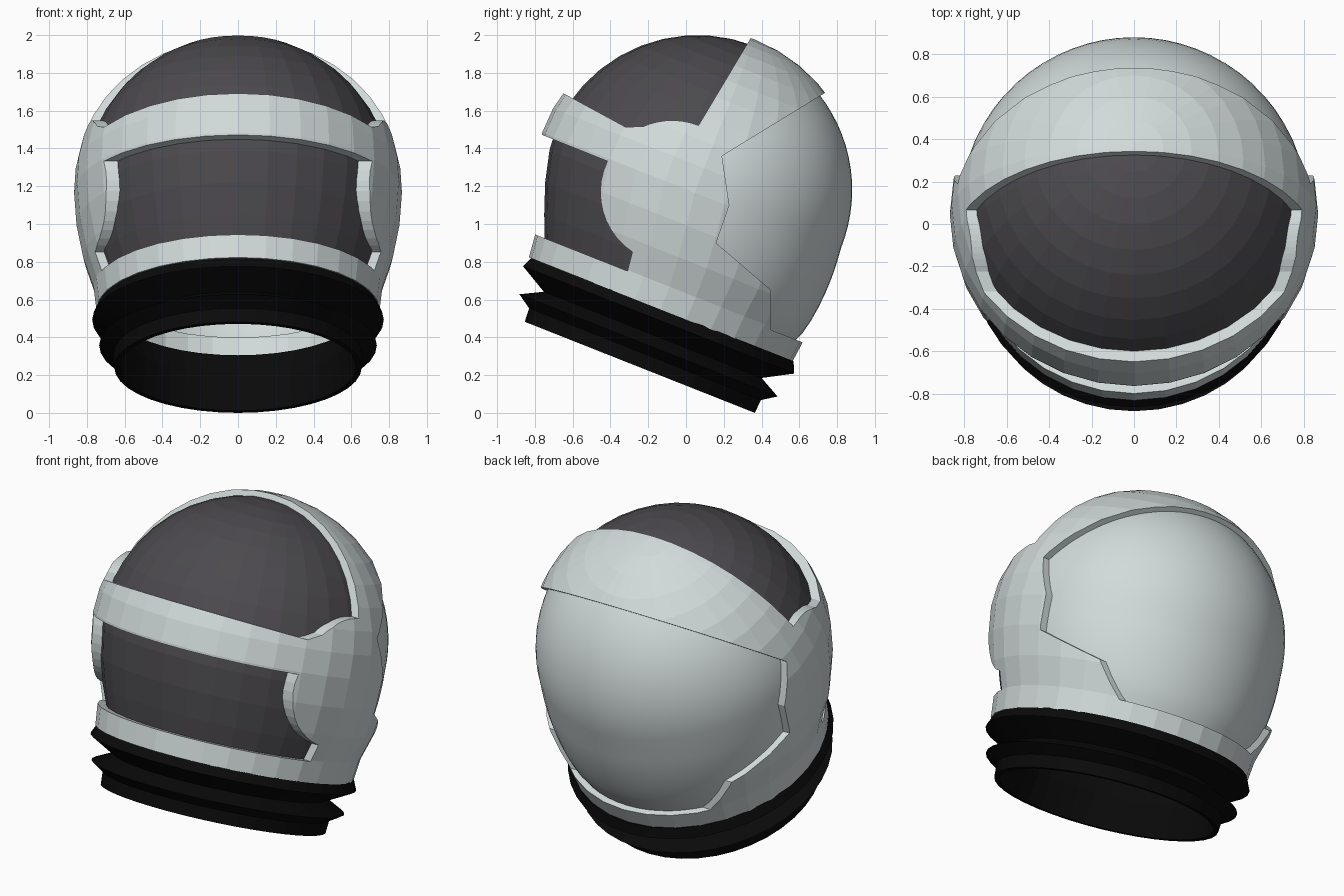
import bpy, bmesh
from math import sin, cos, pi, radians, acos

if "Cube" in bpy.data.objects:
    bpy.data.objects.remove(bpy.data.objects["Cube"], do_unlink=True)

TILT = -radians(21.6)
CENTRE = (0, 0.06, 1.18)


def material(name, rgb):
    m = bpy.data.materials.new(name)
    m.use_nodes = True
    m.diffuse_color = (*rgb, 1)
    bsdf = next(n for n in m.node_tree.nodes if n.type == 'BSDF_PRINCIPLED')
    bsdf.inputs["Base Color"].default_value = (*rgb, 1)
    return m


LIGHT = material("pale grey shell", (0.64, 0.70, 0.70))
DARK = material("smoked visor", (0.072, 0.068, 0.076))
BLACK = material("black rubber", (0.003, 0.003, 0.003))


def add_object(name, bm, mat=None):
    """Every part shares the tilted frame of the neck ring."""
    bmesh.ops.recalc_face_normals(bm, faces=bm.faces[:])
    me = bpy.data.meshes.new(name)
    bm.to_mesh(me)
    bm.free()
    if mat:
        me.materials.append(mat)
    ob = bpy.data.objects.new(name, me)
    ob.location = CENTRE
    ob.rotation_euler.x = TILT
    bpy.context.collection.objects.link(ob)
    return ob


def dome(radius, top, low, bottom, steps):
    """Profile of a dome whose lower half is stretched downward."""
    end = acos(bottom / low)
    pts = []
    for i in range(steps + 1):
        t = end * i / steps
        c = cos(t)
        pts.append((radius * sin(t), (top if c > 0 else low) * c))
    return pts


def revolve(name, profile, mat, start=0, sweep=2 * pi, segs=32, closed=False, push=0):
    """Spin a profile; rings drift backward below the equator."""
    bm = bmesh.new()
    cols = []
    for i in range(segs + 1):
        a = start + sweep * i / segs
        cols.append([bm.verts.new((r * cos(a),
                                   r * sin(a) + push + 0.13 * min(max(-w, 0), 0.48), w))
                     for r, w in profile])
    n = len(profile)
    for a, b in zip(cols, cols[1:]):
        for j in range(n if closed else n - 1):
            k = (j + 1) % n
            bm.faces.new((a[j], b[j], b[k], a[k]))
    bmesh.ops.remove_doubles(bm, verts=bm.verts[:], dist=1e-5)
    return add_object(name, bm, mat)


def arc(start, end, steps=10):
    """Points around the ear pad, in side outline coordinates."""
    angles = [radians(start + (end - start) * i / steps) for i in range(steps + 1)]
    return [(-0.12 + 0.38 * cos(a), -0.06 + 0.38 * sin(a)) for a in angles]


def cut(target, outline):
    """Cut a side outline straight through the target."""
    bm = bmesh.new()
    face = bm.faces.new([bm.verts.new((-1.5, u, w)) for u, w in outline])
    ext = bmesh.ops.extrude_face_region(bm, geom=[face])
    moved = [g for g in ext["geom"] if isinstance(g, bmesh.types.BMVert)]
    bmesh.ops.translate(bm, verts=moved, vec=(3, 0, 0))
    cutter = add_object("cutter", bm)
    cutter.hide_render = True
    mod = target.modifiers.new("opening", 'BOOLEAN')
    mod.operation = 'DIFFERENCE'
    mod.solver = 'EXACT'
    mod.object = cutter
    bpy.context.view_layer.update()
    with bpy.context.temp_override(object=target, active_object=target):
        bpy.ops.object.modifier_apply(modifier=mod.name)
    bpy.data.objects.remove(cutter, do_unlink=True)


# Visor: front half of the inner dome
revolve("visor", dome(0.82, 0.82, 1.12, -0.57, 14), DARK, start=pi, sweep=pi, segs=16)

# Back panel: smooth rear half of the inner dome
panel = revolve("back_panel", dome(0.82, 0.82, 1.12, -0.57, 28), LIGHT,
                sweep=pi, segs=32)
for p in panel.data.polygons:
    p.use_smooth = True

# Outer shell with brow band, ear pads, hood and collar left standing
outer = dome(0.868, 0.853, 1.12, -0.53, 13) + [(0.75, -0.66)]
inner = [(0.69, -0.66)] + dome(0.80, 0.79, 1.06, -0.53, 13)[::-1]
shell = revolve("outer_shell", outer + inner, LIGHT, closed=True, push=-0.01)

# Upper opening between brow and hood
cut(shell, [(-1.2, 0.25), (-0.83, 0.213), (-0.475, 0.17)] + arc(135, 90)
    + [(0.023, 1.2), (-1.2, 1.2)])
# Front window
cut(shell, [(-1.2, -0.03)] + arc(176, 258) + [(-0.186, -0.535), (-1.2, -0.535)])
# Rear opening around the back panel
cut(shell, [(1.2, 1.74), (0.435, 0.721), (0.055, 0.215), (0.187, -0.012),
            (0.196, -0.224), (0.558, -0.349), (0.635, -0.545), (1.2, -0.545)])

# Ribbed neck ring, open through the middle
revolve("neck_ring", [(0.745, -0.655), (0.772, -0.715), (0.62, -0.80), (0.735, -0.86),
                      (0.66, -0.91), (0.655, -0.985), (0.625, -0.985),
                      (0.60, -0.80), (0.66, -0.655)], BLACK, segs=40, closed=True)
